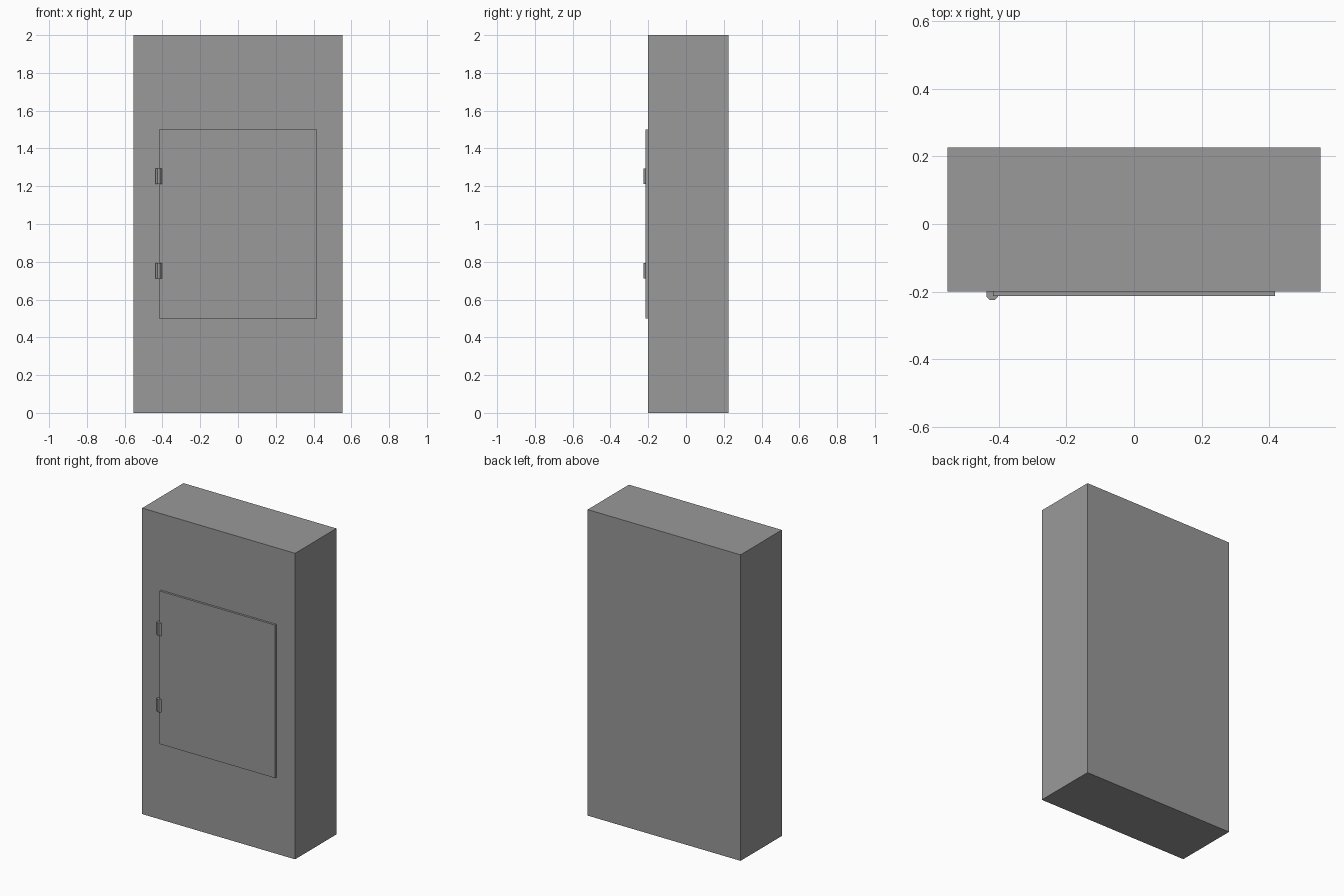
import bpy
import math

default_cube = bpy.data.objects.get("Cube")
if default_cube:
    bpy.data.objects.remove(default_cube, do_unlink=True)

# Single painted-metal grey
grey = bpy.data.materials.new("metal_grey")
grey.use_nodes = True
colour = (0.32, 0.32, 0.32, 1)
grey.diffuse_color = colour
grey.node_tree.nodes["Principled BSDF"].inputs["Base Color"].default_value = colour


def finish(name):
    ob = bpy.context.object
    ob.name = ob.data.name = name
    ob.data.materials.append(grey)
    return ob


def box(name, low, high):
    centre = [(a + b) / 2 for a, b in zip(low, high)]
    bpy.ops.mesh.primitive_cube_add(size=1, location=centre)
    bpy.context.object.scale = [b - a for a, b in zip(low, high)]
    bpy.ops.object.transform_apply(location=False, rotation=False, scale=True)
    return finish(name)


# Cabinet body and the thin door on its front
box("cabinet_body", (-0.553, -0.2, 0), (0.553, 0.226, 2))
box("door", (-0.417, -0.214, 0.5), (0.417, -0.2, 1.5))

# Eight-sided hinge barrels along the right edge of the door
for name, z in (("lower_hinge", 0.753), ("upper_hinge", 1.252)):
    bpy.ops.mesh.primitive_cylinder_add(
        vertices=8, radius=0.0185, depth=0.083,
        location=(-0.42, -0.208, z), rotation=(0, 0, math.pi / 8))
    finish(name)
